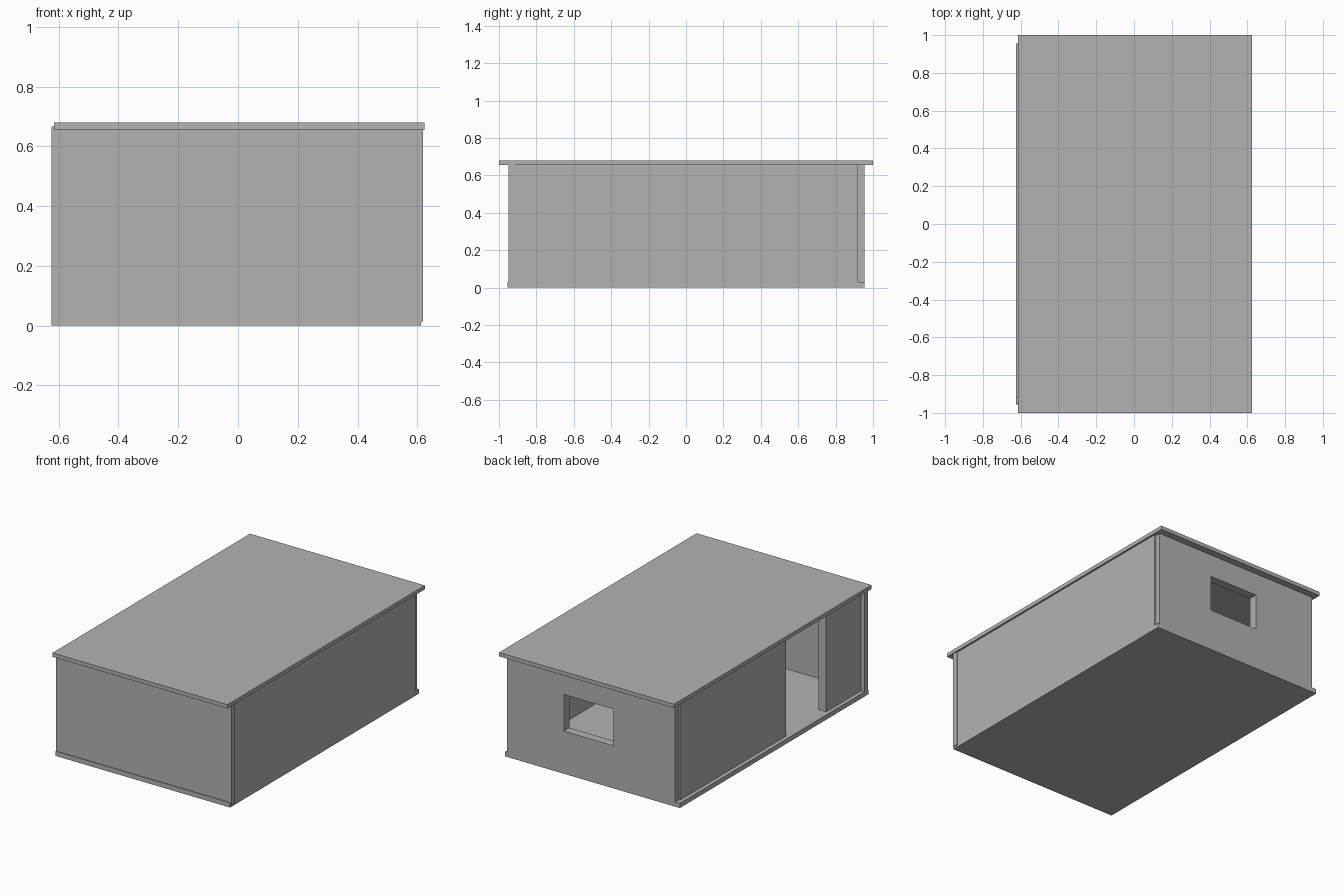
import bpy
from mathutils import Vector

default = bpy.data.objects.get("Cube")
if default:
    bpy.data.objects.remove(default, do_unlink=True)

# Single plain grey
GREY = (0.45, 0.45, 0.45, 1.0)
grey = bpy.data.materials.new("plain_grey")
grey.use_nodes = True
grey.diffuse_color = GREY
grey.node_tree.nodes["Principled BSDF"].inputs["Base Color"].default_value = GREY


def slab(name, x, y, z):
    """Box between the given (low, high) limits on each axis."""
    low, high = Vector((x[0], y[0], z[0])), Vector((x[1], y[1], z[1]))
    bpy.ops.mesh.primitive_cube_add(size=1, location=(low + high) / 2)
    obj = bpy.context.object
    obj.name = name
    obj.scale = high - low
    bpy.ops.object.transform_apply(location=False, rotation=False, scale=True)
    obj.data.materials.append(grey)
    return obj


FLOOR_TOP, CEILING = 0.03, 0.655

# Floor and overhanging flat roof
slab("floor", (-0.625, 0.613), (-0.955, 0.955), (0, FLOOR_TOP))
slab("roof", (-0.615, 0.625), (-1, 1), (CEILING, 0.68))

# Plain front wall, a little wider than the floor
slab("front_wall", (-0.625, 0.62), (-0.95, -0.915), (0.013, 0.667))

# Closed side wall, flush with the floor edge
slab("left_wall", (0.56, 0.613), (-0.915, 0.92), (FLOOR_TOP, CEILING))

# Entrance side: two panels with a full-height doorway between them
for name, y in (("right_wall_rear", (-0.155, 0.92)),
                ("right_wall_front", (-0.915, -0.563))):
    slab(name, (-0.60, -0.545), y, (FLOOR_TOP, CEILING))

# Back wall with a window opening
back = slab("back_wall", (-0.592, 0.60), (0.898, 0.955), (FLOOR_TOP, CEILING))
cutter = slab("window_cutter", (-0.154, 0.198), (0.8, 1.1), (0.273, 0.508))
cutter.hide_render = True
cutter.hide_viewport = True
cut = back.modifiers.new("window", "BOOLEAN")
cut.operation = "DIFFERENCE"
cut.solver = "EXACT"
cut.object = cutter
